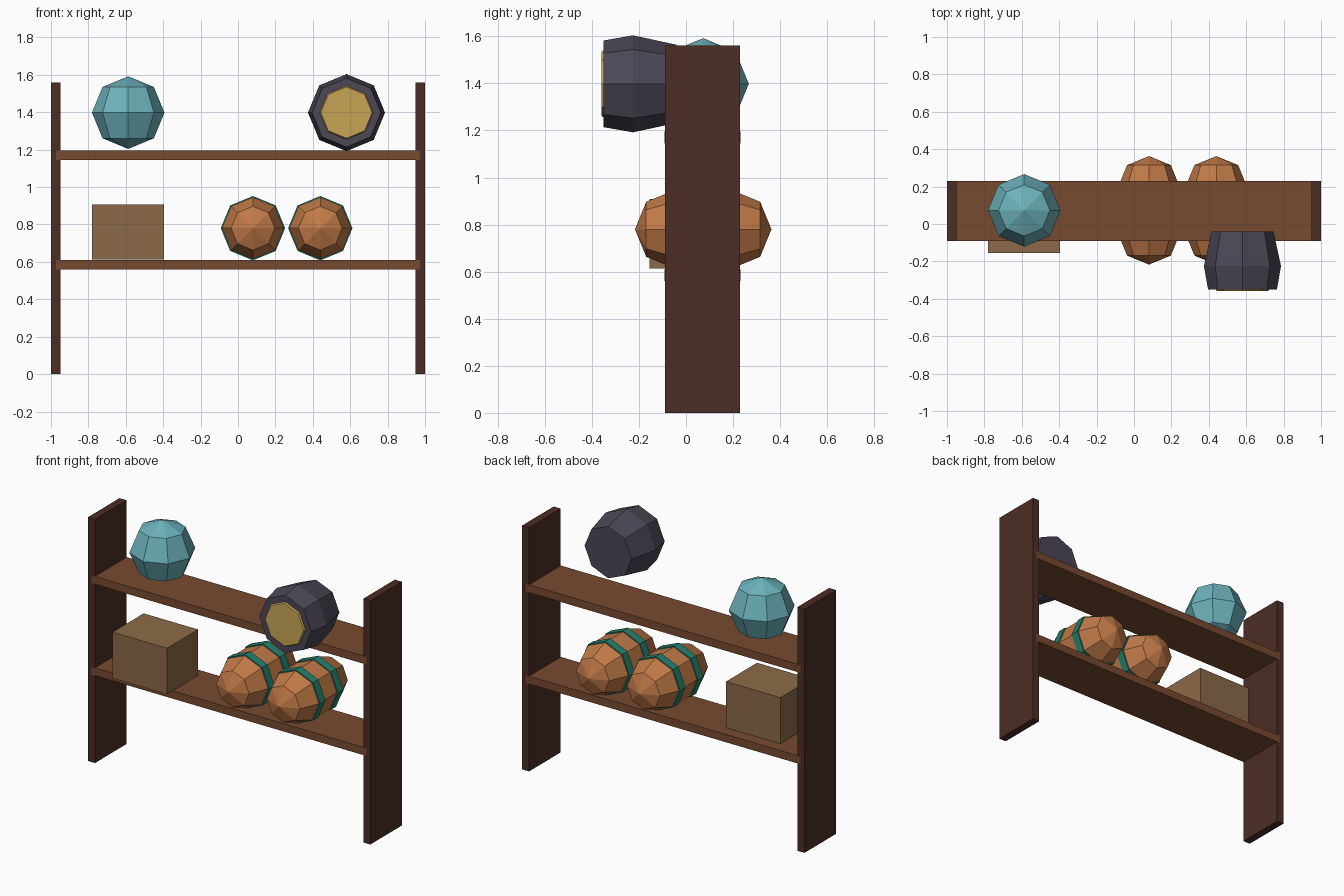
import bpy, bmesh, math

if "Cube" in bpy.data.objects:
    bpy.data.objects.remove(bpy.data.objects["Cube"])


def mat(name, hexcode):
    def lin(c):
        c /= 255
        return c / 12.92 if c <= 0.04045 else ((c + 0.055) / 1.055) ** 2.4
    m = bpy.data.materials.new(name)
    m.diffuse_color = [lin(int(hexcode[i:i + 2], 16)) for i in (0, 2, 4)] + [1]
    m.use_nodes = True
    m.node_tree.nodes["Principled BSDF"].inputs["Base Color"].default_value = m.diffuse_color
    return m


DARK_WOOD = mat("dark_wood", "4c2d24")
SHELF_WOOD = mat("shelf_wood", "774a30")
TAN = mat("tan_wood", "8c6a48")
PALE_TEAL = mat("pale_teal", "6cb2bb")
ORANGE = mat("orange_clay", "c27a48")
GREEN = mat("deep_green", "27806e")
CHARCOAL = mat("charcoal", "4c4756")
GOLD = mat("gold", "c8a556")


def finish(bm, name, material, loc=(0, 0, 0)):
    bmesh.ops.recalc_face_normals(bm, faces=bm.faces)
    me = bpy.data.meshes.new(name)
    bm.to_mesh(me)
    bm.free()
    me.materials.append(material)
    ob = bpy.data.objects.new(name, me)
    ob.location = loc
    bpy.context.collection.objects.link(ob)
    return ob


def box(name, material, x, y, z):
    bm = bmesh.new()
    bmesh.ops.create_cube(bm, size=1)
    for v in bm.verts:
        v.co = [a + (c + 0.5) * (b - a) for c, (a, b) in zip(v.co, (x, y, z))]
    return finish(bm, name, material)


def lathe_y(name, material, profile, loc, n=8):
    """Turn (y, radius) points about the y axis, with a corner at the top."""
    bm = bmesh.new()
    rings = []
    for y, r in profile:
        if r == 0:
            rings.append([bm.verts.new((0, y, 0))] * n)
        else:
            rings.append([bm.verts.new((r * math.sin(math.tau * i / n), y,
                                        r * math.cos(math.tau * i / n)))
                          for i in range(n)])
    for a, b in zip(rings, rings[1:]):
        for i in range(n):
            j = (i + 1) % n
            bm.faces.new(dict.fromkeys((a[i], a[j], b[j], b[i])))
    for ring, (_, r) in ((rings[0], profile[0]), (rings[-1], profile[-1])):
        if r:
            bm.faces.new(ring)
    return finish(bm, name, material, loc)


# Rack: two side boards and two shelves
for side, x in (("left", (-1, -0.95)), ("right", (0.95, 1))):
    box(side + "_side_board", DARK_WOOD, x, (-0.09, 0.23), (0, 1.56))
for level, z in (("lower", 0.56), ("upper", 1.145)):
    box(level + "_shelf", SHELF_WOOD, (-0.973, 0.973), (-0.091, 0.231), (z, z + 0.05))

# Crate on the lower shelf
box("crate", TAN, (-0.78, -0.395), (-0.155, 0.16), (0.613, 0.908))

# Round teal ball on the upper shelf
bm = bmesh.new()
bmesh.ops.create_uvsphere(bm, u_segments=8, v_segments=4, radius=0.194)
finish(bm, "teal_ball", PALE_TEAL, (-0.587, 0.073, 1.398))

# Two capsule jars, each with two raised bands
for side, x in (("left", 0.08), ("right", 0.44)):
    centre = (x, 0.073, 0.78)
    half = [(0.29, 0), (0.242, 0.117), (0.125, 0.165)]
    body = [(-y, r) for y, r in half] + half[::-1]
    lathe_y(side + "_jar", ORANGE, body, centre)
    for end, y in (("front", -0.09), ("back", 0.09)):
        lathe_y(f"{side}_jar_{end}_band", GREEN,
                [(y - 0.027, 0.172), (y + 0.027, 0.172)], centre)

# Charcoal barrel with a gold front plate
lathe_y("barrel", CHARCOAL,
        [(-0.35, 0.184), (-0.225, 0.206), (-0.04, 0.166)], (0.58, 0, 1.398))
lathe_y("barrel_plate", GOLD,
        [(-0.359, 0.137), (-0.35, 0.143)], (0.58, 0, 1.398))
